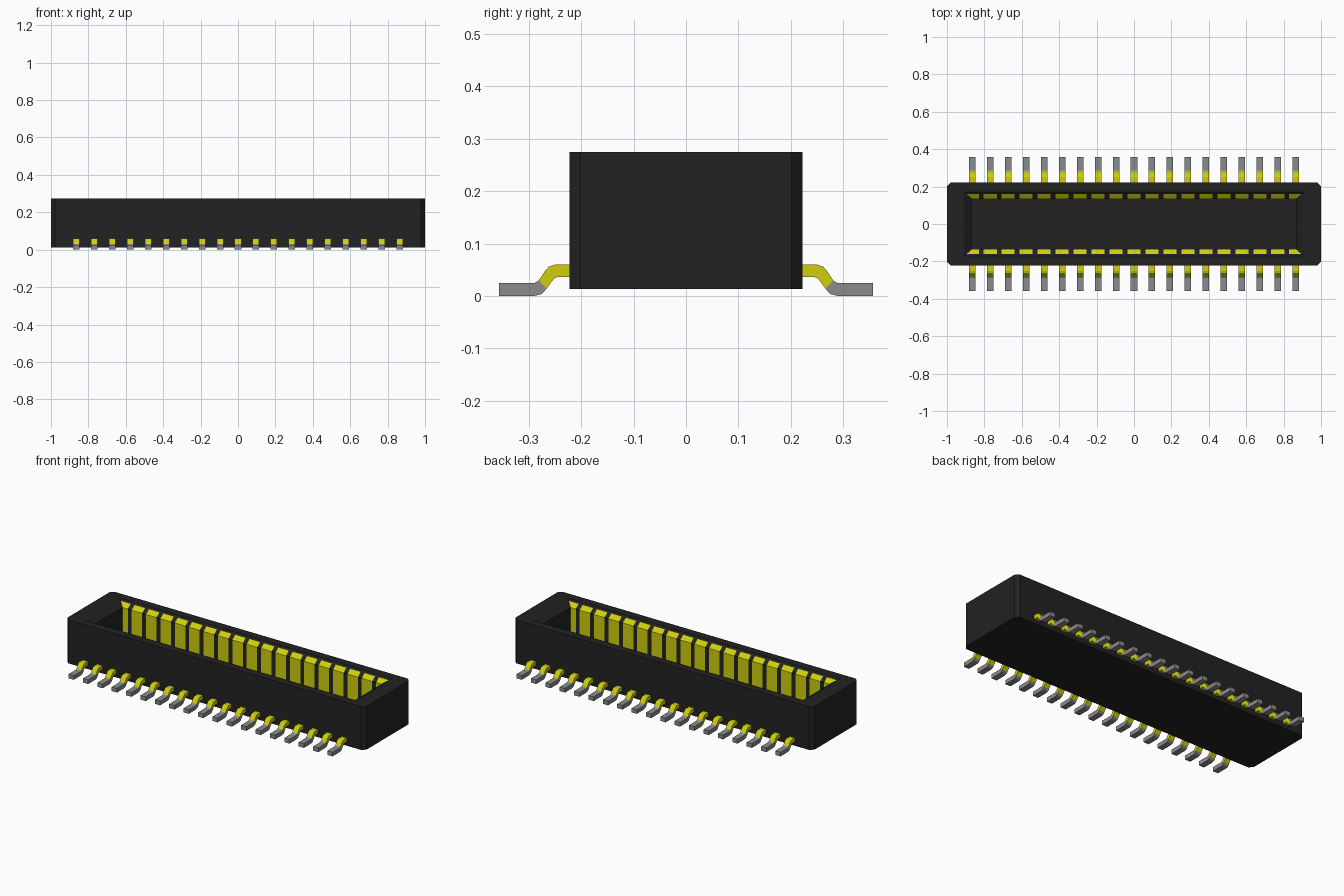
import bpy
import bmesh
import math

if "Cube" in bpy.data.objects:
    bpy.data.objects.remove(bpy.data.objects["Cube"], do_unlink=True)


def material(name, r, g, b):
    mat = bpy.data.materials.new(name)
    mat.use_nodes = True
    mat.diffuse_color = (r, g, b, 1)
    mat.node_tree.nodes["Principled BSDF"].inputs["Base Color"].default_value = (r, g, b, 1)
    return mat


black = material("black_plastic", 0.016, 0.016, 0.016)
gold = material("yellow_plating", 0.62, 0.62, 0.004)
grey = material("grey_tin", 0.26, 0.26, 0.26)

COUNT, PITCH, CONTACT_WIDTH, PIN_WIDTH = 19, 0.0961, 0.07, 0.035
centres = [(i - (COUNT - 1) / 2) * PITCH for i in range(COUNT)]


def add_object(name, bm, mats):
    mesh = bpy.data.meshes.new(name)
    bm.to_mesh(mesh)
    bm.free()
    for mat in mats:
        mesh.materials.append(mat)
    obj = bpy.data.objects.new(name, mesh)
    bpy.context.collection.objects.link(obj)
    return obj


# Housing: rectangular rings from the base, over the rim, down into the cavity
BASE, TOP, CHAMFER_Z, FLOOR, CONTACT_TOP = 0.013, 0.275, 0.245, 0.075, 0.266
bm = bmesh.new()
rings = []
for x, y, z in [(1, 0.222, BASE), (1, 0.222, TOP), (0.91, 0.172, TOP),
                (0.865, 0.133, CHAMFER_Z), (0.865, 0.133, FLOOR)]:
    rings.append([bm.verts.new((sx * x, sy * y, z))
                  for sx, sy in [(-1, -1), (1, -1), (1, 1), (-1, 1)]])
for lower, upper in zip(rings, rings[1:]):
    for i in range(4):
        j = (i + 1) % 4
        bm.faces.new((lower[i], lower[j], upper[j], upper[i]))
bm.faces.new(rings[0][::-1])
bm.faces.new(rings[-1])
bm.normal_update()

# Chamfered upright corners
corners = [bm.edges.get((rings[0][i], rings[1][i])) for i in range(4)]
bmesh.ops.bevel(bm, geom=corners, offset=0.021, segments=1, affect='EDGES')
bm.normal_update()


def long_inner_wall(face):
    c = face.calc_center_median()
    return (0.12 < abs(c.y) < 0.18 and face.normal.y * c.y < 0
            and abs(face.normal.y) > 0.3 and c.z > FLOOR)


# Slice the long cavity walls into contact strips
cuts = [((0, 0, CONTACT_TOP), (0, 0, 1))]
for x in centres:
    cuts += [((x + s * CONTACT_WIDTH / 2, 0, 0), (1, 0, 0)) for s in (-1, 1)]
for point, normal in cuts:
    faces = [f for f in bm.faces if long_inner_wall(f)]
    geom = faces + list({e for f in faces for e in f.edges}) + list({v for f in faces for v in f.verts})
    bmesh.ops.bisect_plane(bm, geom=geom, plane_co=point, plane_no=normal, dist=1e-6)
    bm.normal_update()

# Plate the strips that lie on a contact
for face in bm.faces:
    if long_inner_wall(face):
        xs = [v.co.x for v in face.verts]
        middle = (min(xs) + max(xs)) / 2
        on_contact = min(abs(middle - x) for x in centres) < CONTACT_WIDTH / 2
        if on_contact and max(v.co.z for v in face.verts) < CONTACT_TOP + 0.001:
            face.material_index = 1
add_object("housing", bm, [black, gold])

# Gull-wing pin: paired upper and lower profile points, swept across its width
upper = [(0.21, 0.06), (0.25, 0.06), (0.262, 0.056), (0.269, 0.048),
         (0.281, 0.030), (0.289, 0.025), (0.296, 0.025), (0.357, 0.025)]
lower = [(0.21, 0.036), (0.246, 0.036), (0.252, 0.033), (0.256, 0.028),
         (0.266, 0.014), (0.275, 0.004), (0.29, 0), (0.357, 0)]
TIN_START = 4
bm = bmesh.new()
sections = []
for (yu, zu), (yl, zl) in zip(upper, lower):
    h = PIN_WIDTH / 2
    sections.append([bm.verts.new(p) for p in
                     [(-h, yl, zl), (h, yl, zl), (h, yu, zu), (-h, yu, zu)]])
for k, (a, b) in enumerate(zip(sections, sections[1:])):
    for i in range(4):
        j = (i + 1) % 4
        face = bm.faces.new((a[i], a[j], b[j], b[i]))
        face.material_index = 1 if k >= TIN_START else 0
bm.faces.new(sections[0])
bm.faces.new(sections[-1]).material_index = 1
bmesh.ops.recalc_face_normals(bm, faces=bm.faces)
pin = add_object("back_pin", bm, [gold, grey])

# Repeat the pin along both long sides
for side, angle in (("back", 0), ("front", math.pi)):
    for i, x in enumerate(centres):
        copy = bpy.data.objects.new(f"{side}_pin_{i + 1}", pin.data)
        copy.location.x = x
        copy.rotation_euler.z = angle
        bpy.context.collection.objects.link(copy)
bpy.data.objects.remove(pin, do_unlink=True)
